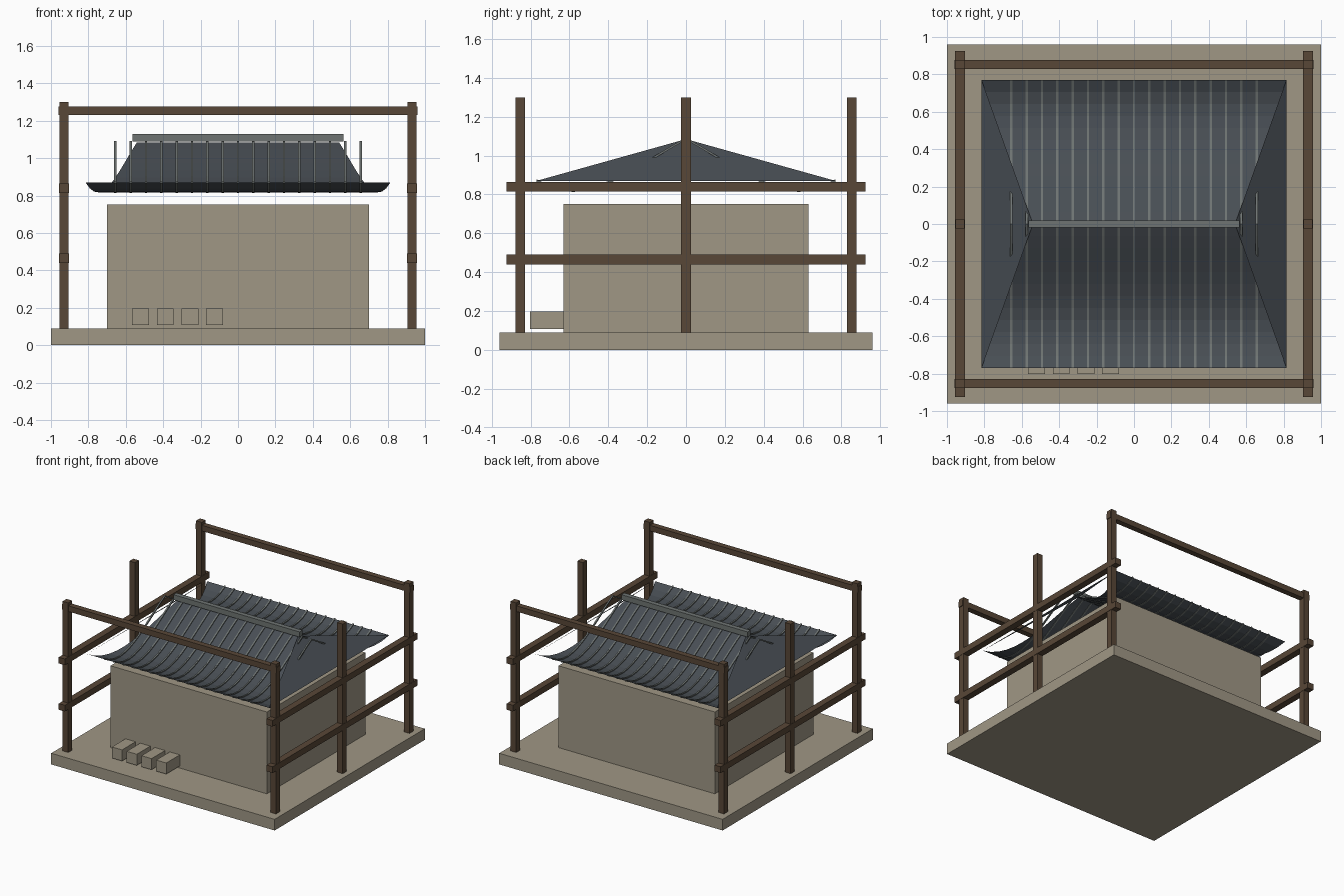
import bpy
import bmesh

cube = bpy.data.objects.get("Cube")
if cube:
    bpy.data.objects.remove(cube, do_unlink=True)


def material(name, r, g, b):
    m = bpy.data.materials.new(name)
    m.use_nodes = True
    m.diffuse_color = (r, g, b, 1)
    m.node_tree.nodes["Principled BSDF"].inputs["Base Color"].default_value = (r, g, b, 1)
    return m


PLASTER = material("sandy plaster", 0.35, 0.31, 0.235)
WOOD = material("dark wood", 0.098, 0.063, 0.038)
SLATE = material("slate roof", 0.065, 0.076, 0.089)
GREY = material("ridge grey", 0.156, 0.174, 0.168)


def add_mesh(name, bm, mat):
    me = bpy.data.meshes.new(name)
    bm.to_mesh(me)
    bm.free()
    me.materials.append(mat)
    ob = bpy.data.objects.new(name, me)
    bpy.context.collection.objects.link(ob)
    return ob


def box(name, x, y, z, mat):
    """Box from (min, max) pairs on each axis."""
    bm = bmesh.new()
    bmesh.ops.create_cube(bm, size=1)
    for v in bm.verts:
        for i, (lo, hi) in enumerate((x, y, z)):
            v.co[i] = hi if v.co[i] > 0 else lo
    return add_mesh(name, bm, mat)


def around(c, half):
    return (c - half, c + half)


# Plinth, hall and front blocks
box("base", (-1, 1), (-0.96, 0.96), (0, 0.09), PLASTER)
box("walls", (-0.70, 0.70), (-0.63, 0.63), (0.09, 0.752), PLASTER)
for i in range(4):
    box(f"front_block_{i + 1}", around(-0.521 + 0.132 * i, 0.045),
        (-0.803, -0.63), (0.107, 0.197), PLASTER)

# Timber frame
for side, sx in (("left", 1), ("right", -1)):
    for place, y in (("front", -0.853), ("middle", 0), ("back", 0.853)):
        box(f"{side}_{place}_post", around(0.93 * sx, 0.025), around(y, 0.025),
            (0.09, 1.3), WOOD)
    for level, z in (("lower", 0.465), ("upper", 0.84)):
        box(f"{side}_{level}_rail", around(0.93 * sx, 0.027), (-0.925, 0.925),
            around(z, 0.025), WOOD)
for place, y in (("front", -0.853), ("back", 0.853)):
    box(f"{place}_top_beam", (-0.96, 0.96), around(y, 0.023), (1.23, 1.276), WOOD)

# Roof outline: sagging slope with upturned eave
RIDGE_X, EAVE_X, EAVE_Y, RIDGE_Z, EAVE_Z = 0.54, 0.815, 0.77, 1.085, 0.87
STEPS = 12


def slope_z(t):
    return RIDGE_Z - 0.412 * t - 0.297 * t ** 2 + 0.494 * t ** 3


def half_width(t):
    return RIDGE_X + (EAVE_X - RIDGE_X) * t


def sweep(bm, rings, closed):
    """Join successive rings of points with quads."""
    rows = [[bm.verts.new(p) for p in ring] for ring in rings]
    n = len(rows[0])
    for a, b in zip(rows, rows[1:]):
        for i in range(n if closed else n - 1):
            j = (i + 1) % n
            bm.faces.new((a[i], b[i], b[j], a[j]))
    if closed:
        bm.faces.new(rows[0])
        bm.faces.new(rows[-1][::-1])


# Front and back slopes
for place, sy in (("front", -1), ("back", 1)):
    bm = bmesh.new()
    rings = []
    for k in range(STEPS + 1):
        t = k / STEPS
        rings.append([(sx * half_width(t), sy * EAVE_Y * t, slope_z(t)) for sx in (sy, -sy)])
    sweep(bm, rings, False)
    for f in bm.faces:
        f.normal_update()
        if f.normal.z < 0:
            f.normal_flip()
    add_mesh(f"{place}_roof_slope", bm, SLATE)

# Flat triangular hip ends
for side, sx in (("left", 1), ("right", -1)):
    bm = bmesh.new()
    bm.faces.new([bm.verts.new(p) for p in (
        (sx * EAVE_X, -sx * EAVE_Y, EAVE_Z),
        (sx * EAVE_X, sx * EAVE_Y, EAVE_Z),
        (sx * RIDGE_X, 0, RIDGE_Z))])
    f = next(iter(bm.faces))
    f.normal_update()
    if f.normal.z < 0:
        f.normal_flip()
    add_mesh(f"{side}_hip_end", bm, SLATE)

# Tile ribs following the slopes
bm = bmesh.new()
for i in range(-8, 9):
    x = 0.082 * i
    rings = []
    for k in range(-STEPS, STEPS + 1):
        t = k / STEPS
        y, z = EAVE_Y * t, slope_z(abs(t))
        rings.append([(x + dx, y, z + dz) for dx, dz in
                      ((-0.006, -0.004), (0.006, -0.004), (0.006, 0.008), (-0.006, 0.008))])
    sweep(bm, rings, True)
bmesh.ops.recalc_face_normals(bm, faces=bm.faces[:])
add_mesh("roof_ribs", bm, GREY)

# Ridge cap
box("ridge_beam", (-0.565, 0.565), (-0.019, 0.019), (1.088, 1.13), GREY)
